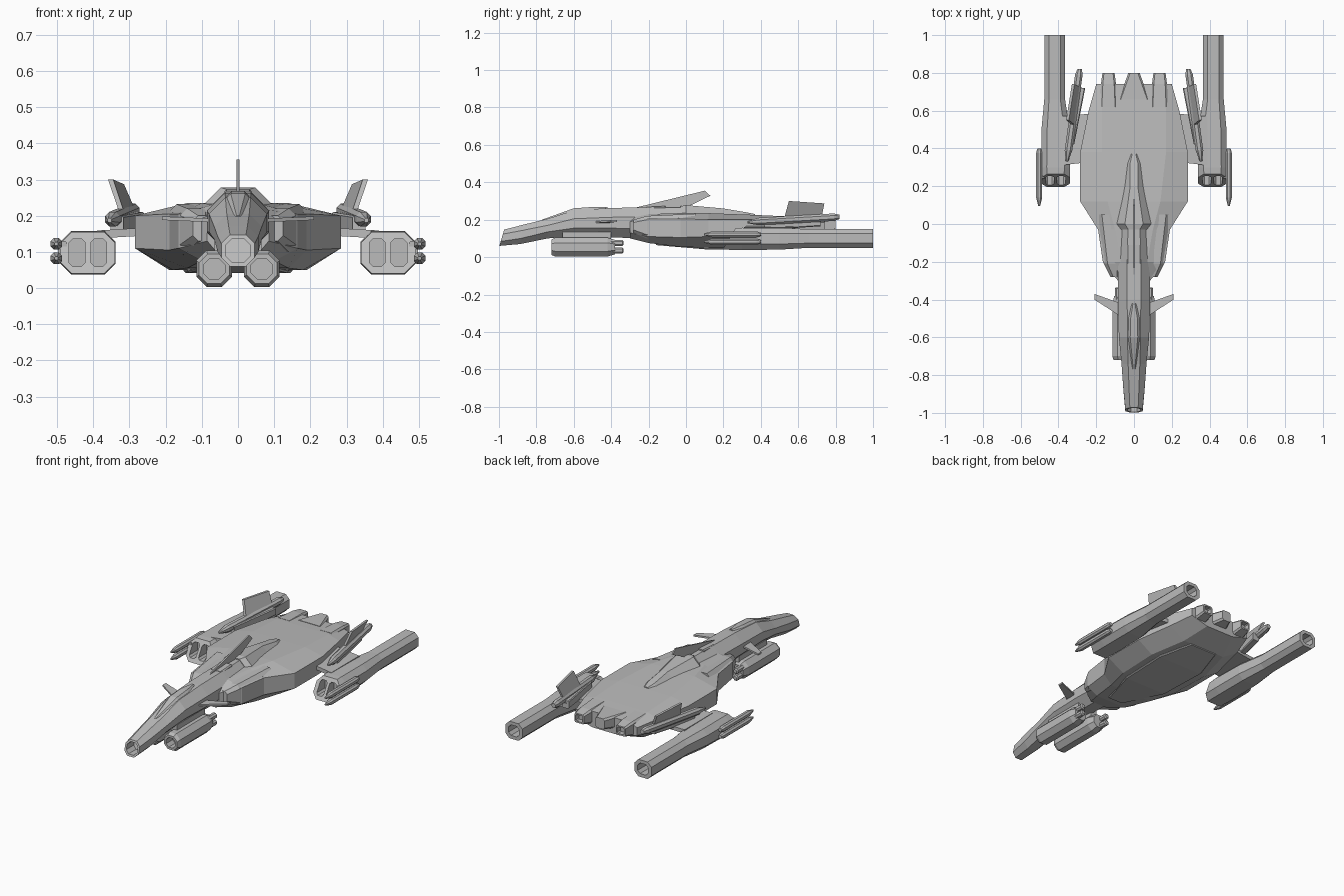
import bpy, bmesh
from mathutils import Vector

default = bpy.data.objects.get("Cube")
if default:
    bpy.data.objects.remove(default)

grey = bpy.data.materials.new("hull_grey")
grey.use_nodes = True
colour = (0.5, 0.5, 0.5, 1)
grey.diffuse_color = colour
grey.node_tree.nodes["Principled BSDF"].inputs["Base Color"].default_value = colour


def build(name, bm, side):
    """Finish a mesh; side -1 reflects it across the centre plane."""
    for v in bm.verts:
        v.co.x *= side
    bmesh.ops.recalc_face_normals(bm, faces=bm.faces)
    mesh = bpy.data.meshes.new(name)
    bm.to_mesh(mesh)
    bm.free()
    mesh.materials.append(grey)
    obj = bpy.data.objects.new(name, mesh)
    bpy.context.collection.objects.link(obj)
    return obj


def sides(name, pair):
    return [("left_" + name, 1), ("right_" + name, -1)] if pair else [(name, 1)]


def skin(name, rings, pair=False):
    """Skin matching closed rings of points and cap both ends."""
    result = []
    for label, side in sides(name, pair):
        bm = bmesh.new()
        loops = [[bm.verts.new(p) for p in ring] for ring in rings]
        for a, b in zip(loops, loops[1:]):
            n = len(a)
            for i in range(n):
                j = (i + 1) % n
                bm.faces.new((a[i], a[j], b[j], b[i]))
        bm.faces.new(loops[0])
        bm.faces.new(loops[-1])
        result.append(build(label, bm, side))
    return result


def octagon(y, x, w, low, high, c, lean=0):
    """Chamfered rectangle across y; lean slopes it back with height."""
    mid = (low + high) / 2
    half = [(w - c, high), (w, high - c), (w, low + c), (w - c, low)]
    pts = half + [(-px, pz) for px, pz in reversed(half)]
    return [(x + px, y + lean * (pz - mid), pz) for px, pz in pts]


def loft(name, stations, pair=False):
    return skin(name, [octagon(*s) for s in stations], pair)


def inset(station, depth, scale):
    """Two further stations that sink a hollow into an end."""
    y, x, w, low, high, c, *lean = station
    mid, h = (low + high) / 2, (high - low) / 2 * scale
    rim = (x, w * scale, mid - h, mid + h, c * scale, *lean)
    return [(y, *rim), (y + depth, *rim)]


def rod(name, start, end, r, tip):
    """Pointed store running between two points."""
    a, b = Vector(start), Vector(end)
    rings = []
    for t, k in ((0, 0.3), (tip, 1), (1 - tip / 2, 1), (1, 0.6)):
        p = a.lerp(b, t)
        q = r * k
        rings.append((p.y, p.x, q, p.z - q, p.z + q, q * 0.55))
    loft(name, rings, True)


def plate(name, corners, thickness, pair=False):
    t = Vector(thickness) / 2
    skin(name, [[Vector(c) - t for c in corners], [Vector(c) + t for c in corners]], pair)


# Main hull: y, edge half-width, top height, top half-width, edge heights, belly half-width, belly height
hull = [
    (-.30, .085, .22, .05, .19, .13, .06, .10),
    (-.20, .165, .23, .07, .205, .11, .10, .075),
    (-.03, .19, .235, .10, .205, .105, .14, .055),
    (.12, .285, .235, .14, .20, .11, .18, .05),
    (.38, .285, .225, .17, .20, .11, .19, .05),
    (.60, .24, .215, .17, .195, .12, .14, .06),
    (.74, .20, .205, .15, .185, .14, .09, .11),
]
rings = []
for y, w, top, tw, upper, lower, bw, low in hull:
    half = [(tw, top), (w, upper), (w, lower), (bw, low)]
    rings.append([(x, y, z) for x, z in half + [(-x, z) for x, z in reversed(half)]])
skin("main_hull", rings)

# Belly panel
loft("belly_panel", [
    (-.16, 0, .05, .064, .1, .005), (.1, 0, .14, .042, .1, .005),
    (.4, 0, .15, .042, .1, .005), (.6, 0, .09, .054, .1, .005)])

# Tail wedge and small exhaust blocks
loft("tail_wedge", [(.66, 0, .08, .13, .213, .01), (.8, 0, .03, .15, .212, .01)])
exhaust = (.8, .135, .032, .145, .2, .008)
loft("exhaust_block", [(.62, .135, .045, .11, .215, .01), (.74, .135, .04, .13, .21, .01),
                       exhaust] + inset(exhaust, -.03, .7), True)

# Shoulder blocks beside the neck
loft("shoulder_block", [(-.28, .1, .025, .13, .2, .015), (-.21, .115, .045, .1, .22, .02),
                        (.05, .14, .05, .08, .232, .02)], True)

# Fuselage and hollow nose
nose = (-.985, 0, .046, .06, .147, .024, .3)
loft("fuselage", inset(nose, .07, .75)[::-1] + [
    nose, (-.88, 0, .056, .07, .172, .03, .1), (-.74, 0, .066, .1, .205, .035),
    (-.6, 0, .08, .11, .25, .045), (-.4, 0, .086, .105, .263, .05),
    (-.2, 0, .086, .1, .266, .05), (.06, 0, .08, .1, .265, .05)])

# Canopy ridge
loft("canopy", [(-.77, 0, .008, .17, .2, .004), (-.6, 0, .04, .2, .261, .02),
                (-.5, 0, .036, .22, .268, .018), (-.42, 0, .01, .24, .268, .005)])

# Hatch behind the canopy
loft("neck_hatch", [(-.21, 0, .038, .25, .268, .006), (-.11, 0, .038, .25, .273, .006)])

# Dorsal housing and blade
loft("dorsal_housing", [
    (-.03, 0, .09, .15, .272, .06), (0, 0, .11, .15, .278, .062),
    (.2, 0, .06, .17, .26, .04), (.32, 0, .045, .19, .24, .024), (.37, 0, .02, .2, .23, .01)])
plate("dorsal_blade", [(0, -.28, .262), (0, .1, .355), (0, .13, .328), (0, .0, .265)], (.008, 0, 0))

# Canards
plate("canard", [(.07, -.49, .187), (.21, -.4, .193), (.21, -.37, .193), (.07, -.42, .187)],
      (0, 0, .01), True)

# Chin guns with hollow muzzles, stub barrels and hangers
muzzle = (-.72, .066, .042, .012, .094, .024)
loft("chin_gun", inset(muzzle, .06, .7)[::-1] + [
    muzzle, (-.7, .066, .049, .003, .104, .028), (-.42, .066, .049, .003, .104, .028),
    (-.38, .066, .038, .015, .092, .022)], True)
for z in (.035, .075):
    rod("chin_barrel", (.085, -.44, z), (.085, -.335, z), .016, .1)
loft("chin_hanger", [(-.66, .045, .02, .08, .14, .005), (-.4, .045, .02, .08, .14, .005)], True)

# Outer cannon pods with hollow rear ends
tail = (1, .42, .055, .05, .15, .025)
pods = loft("cannon_pod", [
    (.23, .415, .075, .04, .155, .03, .6), (.3, .415, .077, .038, .157, .03),
    (.5, .415, .075, .04, .155, .03), (.66, .42, .055, .05, .15, .025),
    tail] + inset(tail, -.08, .62), True)

# Paired intakes cut into each pod
for x in (.385, .445):
    cutters = loft("intake_cutter", [(.1, x, .022, .06, .136, .01),
                                     (.29, x, .022, .06, .136, .01)], True)
    for pod, cutter in zip(pods, cutters):
        cutter.hide_render = True
        cutter.hide_viewport = True
        cut = pod.modifiers.new("intake", "BOOLEAN")
        cut.operation = "DIFFERENCE"
        cut.solver = "EXACT"
        cut.object = cutter

# Missiles on the pod flanks
for z in (.082, .122):
    rod("flank_missile", (.502, .095, z), (.502, .4, z), .016, .15)
loft("missile_rail", [(.24, .485, .012, .075, .13, .004), (.38, .485, .012, .075, .13, .004)], True)

# Pylons joining the pods to the hull
plate("pylon", [(.22, .33, .158), (.39, .31, .148), (.39, .57, .148), (.22, .585, .158)],
      (0, 0, .022), True)

# Toed-in booms and canted tail fins
rod("tail_boom", (.355, .33, .187), (.288, .82, .215), .02, .12)
loft("boom_mount", [(.42, .335, .018, .145, .2, .005), (.72, .28, .022, .165, .21, .005)], True)
plate("tail_fin", [(.315, .52, .19), (.352, .55, .3), (.322, .74, .287), (.28, .72, .19)],
      (.014, 0, 0), True)
